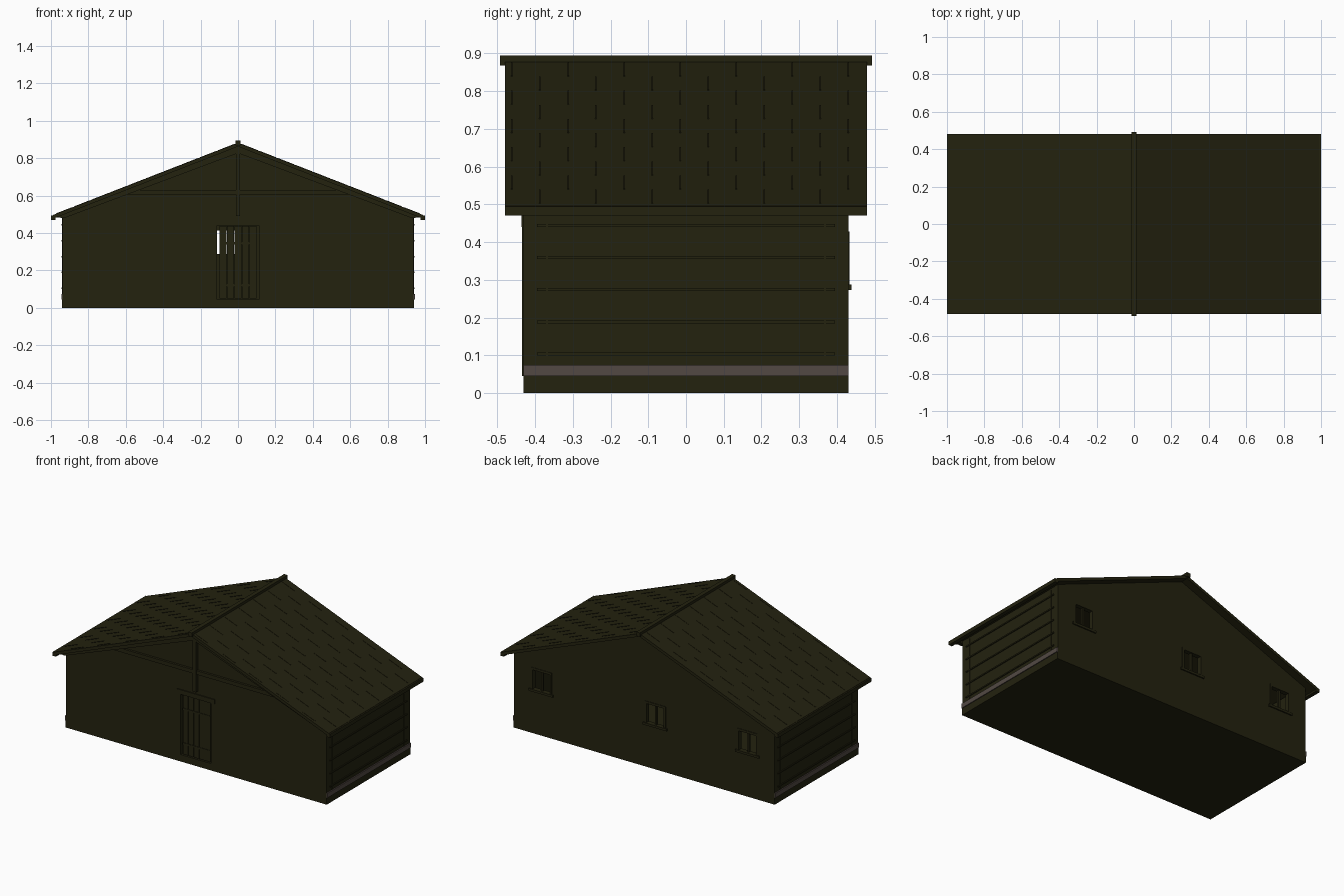
import bpy, math

if "Cube" in bpy.data.objects:
    bpy.data.objects.remove(bpy.data.objects["Cube"])

def material(name, rgb):
    m = bpy.data.materials.new(name)
    m.diffuse_color = (*rgb, 1)
    m.use_nodes = True
    m.node_tree.nodes["Principled BSDF"].inputs["Base Color"].default_value = m.diffuse_color
    return m

OLIVE = material("dark olive timber", (0.017, 0.016, 0.0048))
BROWN = material("grey brown board", (0.085, 0.066, 0.057))

def mesh(name, verts, faces, mat=OLIVE):
    me = bpy.data.meshes.new(name)
    me.from_pydata(verts, [], faces)
    me.materials.append(mat)
    ob = bpy.data.objects.new(name, me)
    bpy.context.collection.objects.link(ob)
    return ob

def prism(name, profile, y0, y1, mat=OLIVE):
    """Extrude an (x, z) profile, counter-clockwise seen from the front, along y."""
    n = len(profile)
    verts = [(x, y, z) for y in (y0, y1) for x, z in profile]
    faces = [tuple(range(n)), tuple(range(2 * n - 1, n - 1, -1))]
    faces += [(i, i + n, (i + 1) % n + n, (i + 1) % n) for i in range(n)]
    return mesh(name, verts, faces, mat)

def box(name, x0, x1, y0, y1, z0, z1, mat=OLIVE):
    return prism(name, [(x0, z0), (x1, z0), (x1, z1), (x0, z1)], y0, y1, mat)

def mirrored(profile, s):
    return profile if s > 0 else [(-x, z) for x, z in reversed(profile)]

SLOPE, TOP, T = 0.39, 0.882, 0.02
def roof_z(x):
    return TOP - SLOPE * abs(x)

# Foundation slab
box("foundation", -0.94, 0.94, -0.43, 0.43, 0, 0.045)

# Front wall around the door opening
for s, n in ((-1, "left"), (1, "right")):
    prism("front_wall_" + n, mirrored([(0.115, 0.045), (0.937, 0.045), (0.937, 0.49), (0.115, 0.49)], s), -0.43, -0.4)
box("front_wall_over_door", -0.115, 0.115, -0.43, -0.4, 0.45, 0.49)

# Back wall around three windows
WIN = (-0.745, -0.08, 0.74)
HW, WZ0, WZ1 = 0.075, 0.285, 0.425
edge = -0.937
for i, c in enumerate(WIN):
    box("back_wall_pier_%d" % i, edge, c - HW, 0.4, 0.43, 0.045, 0.49)
    box("wall_below_window_%d" % i, c - HW, c + HW, 0.4, 0.43, 0.045, WZ0)
    box("wall_above_window_%d" % i, c - HW, c + HW, 0.4, 0.43, WZ1, 0.49)
    edge = c + HW
    # Window trim, bars and sill
    for s in (-1, 1):
        x = c + s * (HW - 0.006)
        box("window_jamb", x - 0.007, x + 0.007, 0.405, 0.433, WZ0, WZ1)
    box("window_head", c - HW, c + HW, 0.405, 0.433, WZ1 - 0.012, WZ1 + 0.003)
    box("window_mullion", c - 0.006, c + 0.006, 0.41, 0.425, WZ0, WZ1)
    box("window_sill", c - HW - 0.012, c + HW + 0.012, 0.405, 0.438, WZ0 - 0.012, WZ0 + 0.003)
box("back_wall_end_pier", edge, 0.937, 0.4, 0.43, 0.045, 0.49)

# Gable panels
gable = [(-0.937, 0.49), (0.937, 0.49), (0.937, roof_z(0.937) - T), (0, roof_z(0) - T), (-0.937, roof_z(0.937) - T)]
prism("front_gable", gable, -0.43, -0.4)
prism("back_gable", gable, 0.4, 0.43)

# Side walls with battens, corner strips and baseboard
for s, n in ((-1, "left"), (1, "right")):
    def side(name, x0, x1, y0, y1, z0, z1, mat=OLIVE):
        a, b = sorted((s * x0, s * x1))
        box(n + "_" + name, a, b, y0, y1, z0, z1, mat)
    side("side_wall", 0.91, 0.937, -0.4, 0.4, 0.045, 0.495)
    for k in range(5):
        z = 0.104 + 0.085 * k
        side("batten_%d" % k, 0.93, 0.943, -0.395, 0.395, z - 0.004, z + 0.004)
    for y in (-0.368, 0.368):
        side("upright_strip", 0.93, 0.94, y - 0.003, y + 0.003, 0.075, 0.485)
    side("baseboard", 0.93, 0.945, -0.43, 0.43, 0.045, 0.075, BROWN)

# Front gable truss: tie beam, king post, sloping rafters
zt = 0.605
box("tie_beam", -0.6, 0.6, -0.445, -0.43, zt, zt + 0.025)
box("king_post", -0.012, 0.012, -0.45, -0.43, 0.49, TOP - T)
for s, n in ((-1, "left"), (1, "right")):
    prism("gable_rafter_" + n, mirrored([(0, TOP - T - 0.035), (0.93, roof_z(0.93) - T - 0.02),
          (0.97, roof_z(0.97) - T), (0, TOP - T)], s), -0.455, -0.43)

# Door frame, planks and cross rails
for s in (-1, 1):
    x = s * 0.122
    box("door_jamb", x - 0.011, x + 0.011, -0.434, -0.4, 0.045, 0.455)
box("door_lintel", -0.135, 0.135, -0.436, -0.4, 0.44, 0.47)
for k in range(5):
    x = -0.08 + 0.04 * k
    box("door_plank_%d" % k, x - 0.0185, x + 0.0185, -0.425, -0.41, 0.05, 0.438)
for z in (0.12, 0.345):
    box("door_rail", -0.1, 0.1, -0.428, -0.415, z - 0.006, z + 0.006)

# Roof slabs, eave boards and raised shingle joints
for s, n in ((-1, "left"), (1, "right")):
    prism("roof_" + n, mirrored([(0, TOP - T), (0.99, roof_z(0.99) - T), (0.99, roof_z(0.99)), (0, TOP)], s), -0.48, 0.48)
    prism("eave_board_" + n, mirrored([(0.975, 0.47), (1.0, 0.47), (1.0, 0.494), (0.975, 0.494)], s), -0.48, 0.48)
    verts, faces = [], []
    for r in range(10):
        x0, x1 = 0.02 + 0.096 * r, 0.02 + 0.096 * r + 0.09
        for k in range(7):
            y = -0.461 + 0.1485 * k + (0.074 if r % 2 else 0)
            if y > 0.47:
                continue
            b = len(verts)
            for h in (0, 0.002):
                for x, yy in ((x0, y - .002), (x1, y - .002), (x1, y + .002), (x0, y + .002)):
                    verts.append((s * x, yy, roof_z(x) + h))
            quads = [(4, 5, 6, 7), (0, 1, 5, 4), (1, 2, 6, 5), (2, 3, 7, 6), (3, 0, 4, 7)]
            faces += [tuple(b + i for i in (q if s > 0 else q[::-1])) for q in quads]
    mesh("shingle_joints_" + n, verts, faces)

# Ridge cap
box("ridge_cap", -0.013, 0.013, -0.493, 0.493, 0.868, 0.894)
